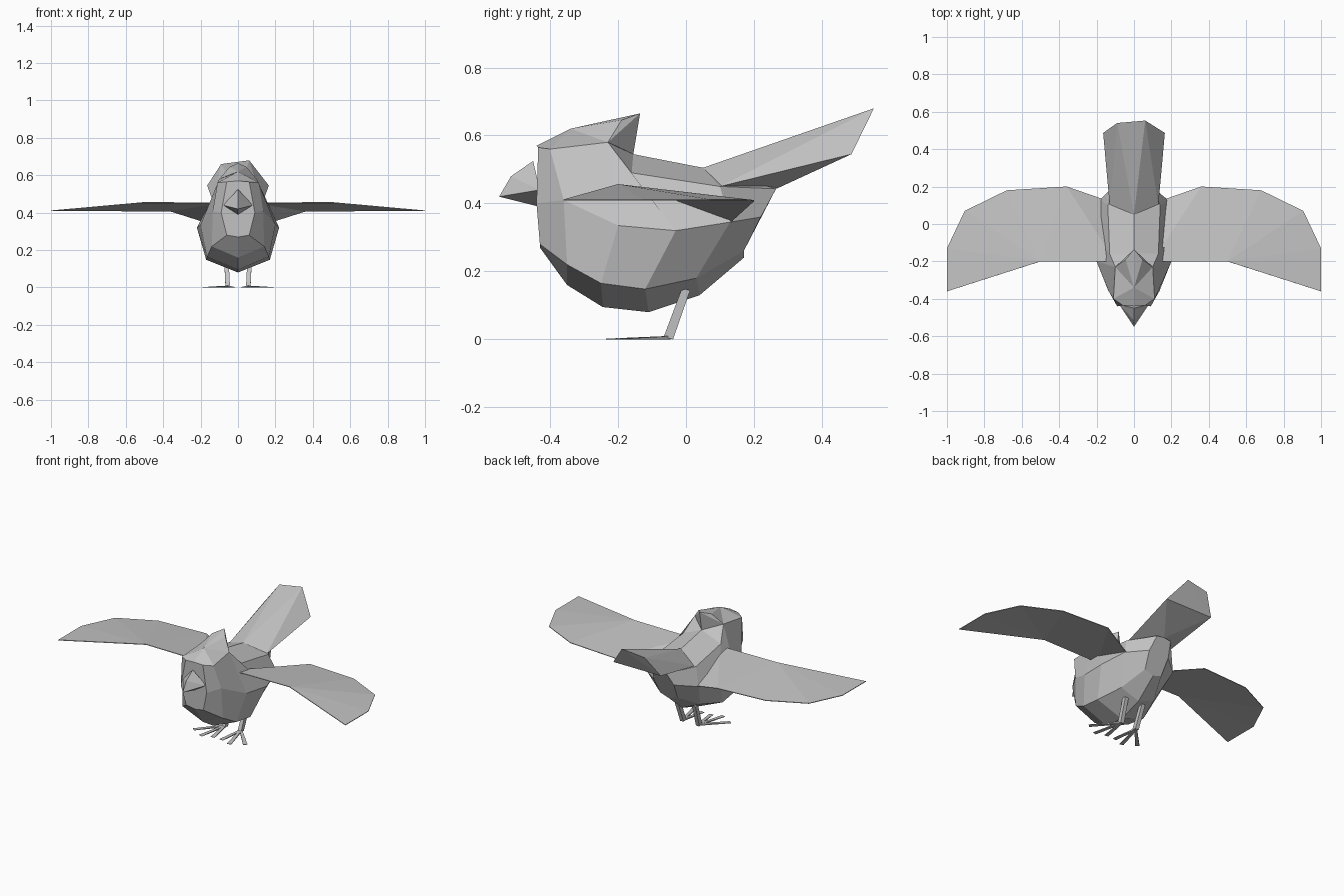
import bpy, bmesh
from mathutils import Vector

if "Cube" in bpy.data.objects:
    bpy.data.objects.remove(bpy.data.objects["Cube"])

grey = bpy.data.materials.new("plain_grey")
grey.diffuse_color = (0.55, 0.55, 0.55, 1)
grey.use_nodes = True
grey.node_tree.nodes["Principled BSDF"].inputs["Base Color"].default_value = grey.diffuse_color


def finish(name, bm):
    bmesh.ops.remove_doubles(bm, verts=bm.verts, dist=0.0005)
    bmesh.ops.recalc_face_normals(bm, faces=bm.faces)
    me = bpy.data.meshes.new(name)
    bm.to_mesh(me)
    bm.free()
    me.materials.append(grey)
    ob = bpy.data.objects.new(name, me)
    bpy.context.collection.objects.link(ob)
    return ob


def both(x, y, z):
    return [(x, y, z), (-x, y, z)]


def hull(name, points):
    bm = bmesh.new()
    vs = [bm.verts.new(p) for p in points]
    bmesh.ops.convex_hull(bm, input=vs)
    return finish(name, bm)


# Body: half sections from beak to rump, each from the spine to the belly
sections = [
    [(0, -.44, .57), (.06, -.435, .565), (.09, -.44, .40), (.06, -.43, .28), (0, -.43, .27)],
    [(0, -.34, .62), (.11, -.40, .56), (.135, -.36, .41), (.14, -.35, .22), (0, -.35, .16)],
    [(0, -.24, .625), (.10, -.23, .58), (.20, -.20, .335), (.165, -.25, .165), (0, -.245, .095)],
    [(0, -.155, .545), (.13, -.16, .49), (.22, -.03, .32), (.17, -.12, .148), (0, -.11, .08)],
    [(0, .05, .505), (.14, .10, .45), (.18, .13, .345), (.12, .03, .18), (0, .04, .13)],
    [(0, .27, .445), (.05, .265, .443), (.07, .22, .36), (.06, .17, .26), (0, .17, .24)],
]
bm = bmesh.new()
rings = []
for s in sections:
    loop = s + [(-x, y, z) for x, y, z in reversed(s[1:-1])]
    rings.append([bm.verts.new(p) for p in loop])
n = len(rings[0])
for a, b in zip(rings, rings[1:]):
    for i in range(n):
        j = (i + 1) % n
        bm.faces.new((a[i], a[j], b[j], b[i]))
bm.faces.new(rings[0])
bm.faces.new(rings[-1])
finish("body", bm)

# Beak, crest and fanned tail
hull("beak", [(0, -.45, .525), (0, -.515, .48), (0, -.55, .42), (0, -.43, .39)]
     + both(.08, -.43, .44))
hull("crest", [(0, -.34, .62), (0, -.135, .665), (0, -.155, .545)]
     + both(.10, -.23, .58) + both(.045, -.19, .645))
hull("tail", [(0, .05, .505), (0, .27, .445), (-.09, .54, .66), (.06, .553, .68)]
     + both(.13, .10, .45) + both(.165, .487, .545))

# Wings: thin spread sheets
lead = [(.10, -.20, .452), (.50, -.20, .455), (1, -.36, .41), (1, -.13, .41)]
trail = [(.13, .12, .335), (.36, .20, .408), (.68, .18, .41), (.905, .07, .41)]
for side, sx in (("right", 1), ("left", -1)):
    bm = bmesh.new()
    a = [bm.verts.new((sx * x, y, z)) for x, y, z in lead]
    b = [bm.verts.new((sx * x, y, z)) for x, y, z in trail]
    for f in ((a[0], a[1], b[1]), (a[0], b[1], b[0]), (a[1], b[2], b[1]),
              (a[1], b[3], b[2]), (a[1], a[3], b[3]), (a[1], a[2], a[3])):
        bm.faces.new(f)
    wing = finish(side + "_wing", bm)
    mod = wing.modifiers.new("thickness", 'SOLIDIFY')
    mod.thickness = 0.004
    mod.offset = 0

    # Leg: slim tapered shaft leaning forward to the ankle
    pts = []
    for cx, cy, z, w, d in ((.062, 0, .15, .012, .012), (.055, -.052, .006, .012, .014)):
        pts += [(sx * (cx + w * i), cy + d * j, z - .006 * (j + 1) / 2)
                for i in (-1, 1) for j in (-1, 1)]
    hull(side + "_leg", pts)

    # Three flat toes that widen to the tip
    ankle = Vector((sx * .055, -.05, 0))
    for k, (tx, ty) in enumerate(((.03, -.21), (.10, -.232), (.18, -.185))):
        tip = Vector((sx * tx, ty, 0))
        d = (tip - ankle).normalized()
        across = Vector((-d.y, d.x, 0))
        toe = []
        for p, w, h in ((ankle, .007, .01), (tip, .013, .002)):
            for s in (-1, 1):
                q = p + across * w * s
                toe += [q, q + Vector((0, 0, h))]
        hull(f"{side}_toe_{k + 1}", toe)
